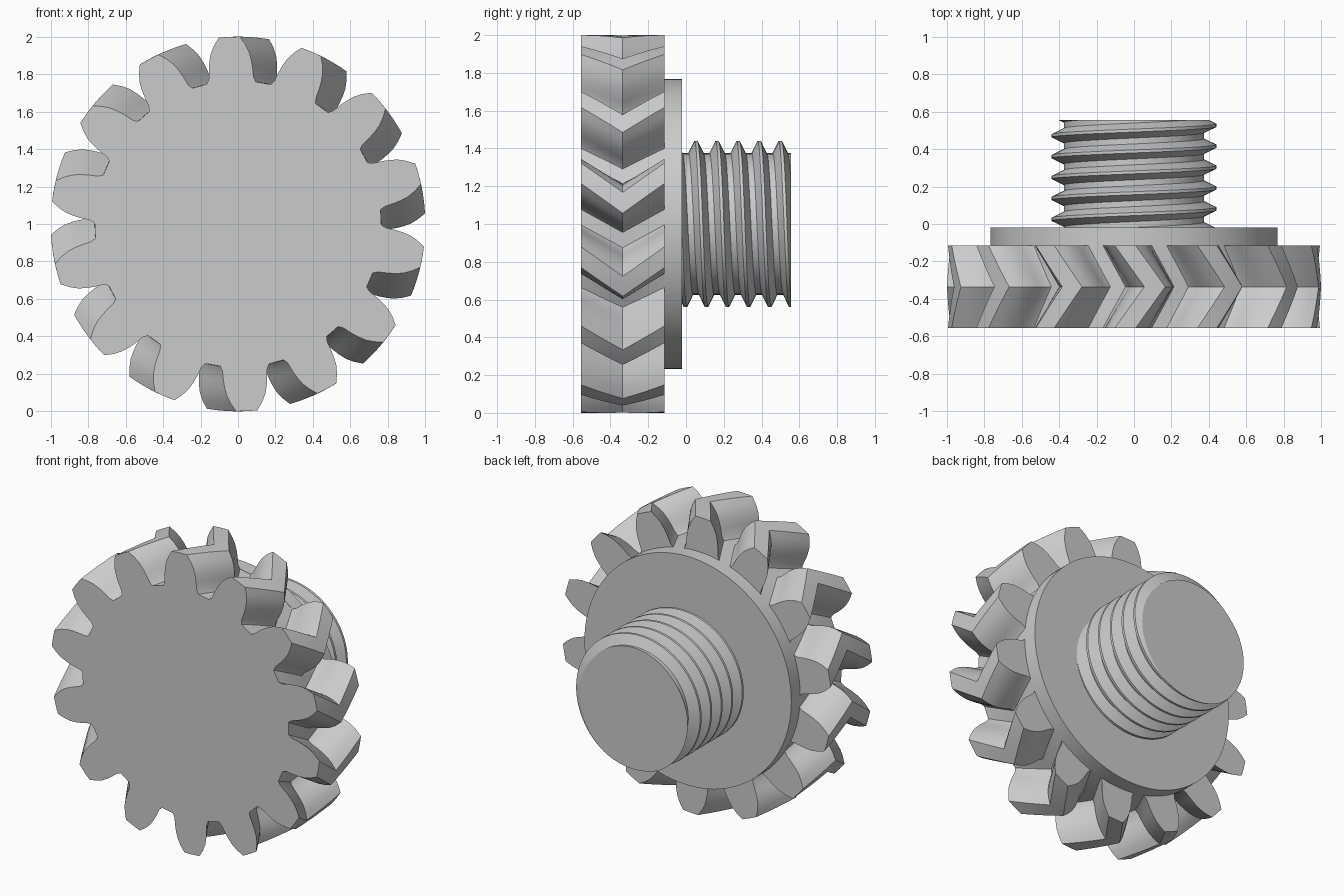
import bpy
import bmesh
from math import sin, cos, pi, radians
from mathutils import Matrix, Vector

if "Cube" in bpy.data.objects:
    bpy.data.objects.remove(bpy.data.objects["Cube"], do_unlink=True)

FRONT, BACK, FLANGE_BACK, END = -0.555, -0.115, -0.02, 0.555


def polar(radius, angle, y):
    """Point around the shaft axis, angle measured from the top towards +x."""
    return Vector((radius * sin(angle), y, 1 + radius * cos(angle)))


def finish(name, bm):
    bmesh.ops.recalc_face_normals(bm, faces=bm.faces)
    mesh = bpy.data.meshes.new(name)
    bm.to_mesh(mesh)
    bm.free()
    obj = bpy.data.objects.new(name, mesh)
    bpy.context.collection.objects.link(obj)
    bpy.ops.object.select_all(action='DESELECT')
    obj.select_set(True)
    bpy.context.view_layer.objects.active = obj
    bpy.ops.object.shade_smooth_by_angle(angle=radians(25))
    return obj


# Herringbone gear: one tooth profile, repeated and twisted to the mid plane
TEETH = 14
TWIST = radians(9.1)
START = radians(-2.7)
flank = [(0.765, 9.8), (0.79, 8.7), (0.84, 8.0), (0.88, 7.3),
         (0.92, 6.4), (0.96, 5.0), (1.0, 3.2)]
tooth = ([(r, -a) for r, a in flank] + [(1.0, 0)] + flank[::-1])
outline = [(r, START + radians(a) + 2 * pi * t / TEETH)
           for t in range(TEETH) for r, a in tooth]

bm = bmesh.new()
STEPS = 8
layers = []
for s in range(STEPS + 1):
    f = s / STEPS
    turn = TWIST * (1 - abs(2 * f - 1))
    y = FRONT + (BACK - FRONT) * f
    layers.append([bm.verts.new(polar(r, a + turn, y)) for r, a in outline])
for low, high in zip(layers, layers[1:]):
    for i in range(len(low)):
        j = (i + 1) % len(low)
        bm.faces.new((low[i], low[j], high[j], high[i]))
bm.faces.new(layers[0])
bm.faces.new(layers[-1][::-1])
finish("herringbone_gear", bm)

# Round flange behind the gear
bm = bmesh.new()
bmesh.ops.create_cone(
    bm, cap_ends=True, segments=96, radius1=0.767, radius2=0.767,
    depth=FLANGE_BACK - BACK,
    matrix=Matrix.Translation((0, (BACK + FLANGE_BACK) / 2, 1))
    @ Matrix.Rotation(pi / 2, 4, 'X'))
finish("flange", bm)

# Threaded shaft: a helical surface trimmed flat at both ends
PITCH = 0.1115
TURNS = 9
SIDES = 72
CREST = 0.053
ridge = [(-0.008, 0.44), (0.008, 0.44), (0.04, 0.375), (0.0715, 0.375)]
rows = [(CREST + (n - 2) * PITCH + dy, r) for n in range(TURNS) for dy, r in ridge]

bm = bmesh.new()
columns = [[bm.verts.new(polar(r, 2 * pi * i / SIDES, y + PITCH * i / SIDES))
            for y, r in rows] for i in range(SIDES)]
for i in range(SIDES):
    shift = len(ridge) if i == SIDES - 1 else 0
    a, b = columns[i], columns[(i + 1) % SIDES][shift:]
    for j in range(len(b) - 1):
        bm.faces.new((a[j], b[j], b[j + 1], a[j + 1]))
for y, side in ((FLANGE_BACK - 0.01, -1), (END, 1)):
    cut = bmesh.ops.bisect_plane(
        bm, geom=bm.verts[:] + bm.edges[:] + bm.faces[:], dist=1e-6,
        plane_co=(0, y, 0), plane_no=(0, side, 0), clear_outer=True)
    rim = [e for e in cut["geom_cut"] if isinstance(e, bmesh.types.BMEdge)]
    bmesh.ops.edgeloop_fill(bm, edges=rim)
finish("threaded_shaft", bm)
